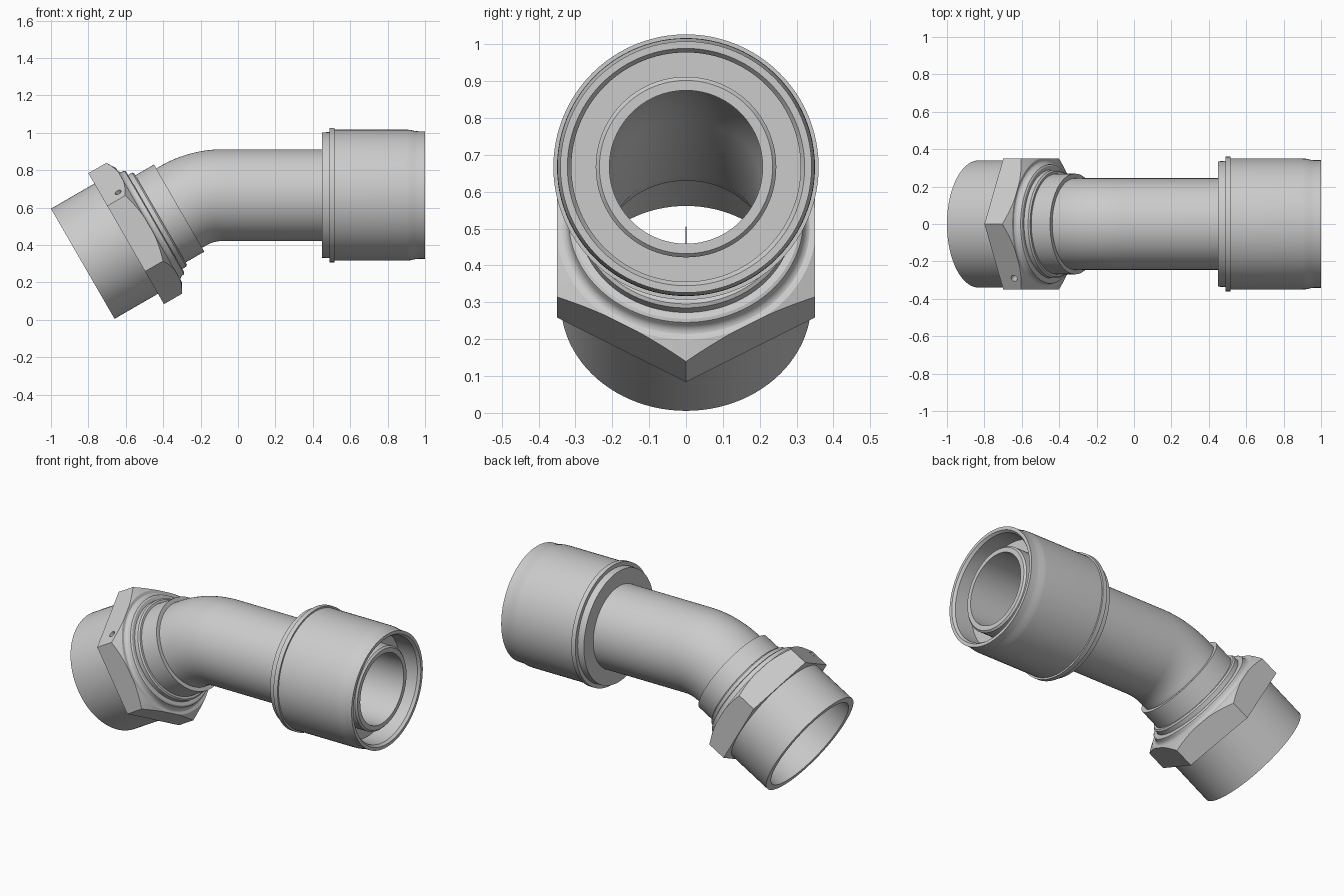
import bpy, bmesh, math
from mathutils import Matrix, Vector

if "Cube" in bpy.data.objects:
    bpy.data.objects.remove(bpy.data.objects["Cube"])

AXIS_Z = 0.667
SEG = 96
ANG = math.radians(30)
# frame of the angled end: local x runs from the open mouth up into the bend
MOUTH = Matrix.Translation((-0.83, 0, 0.30)) @ Matrix.Rotation(-ANG, 4, 'Y')
STRAIGHT = Matrix.Translation((0, 0, AXIS_Z))


def finish(bm, name, matrix=None):
    bmesh.ops.recalc_face_normals(bm, faces=bm.faces)
    mesh = bpy.data.meshes.new(name)
    if matrix:
        bm.transform(matrix)
    bm.to_mesh(mesh)
    bm.free()
    ob = bpy.data.objects.new(name, mesh)
    bpy.context.collection.objects.link(ob)
    return ob


def smooth(ob, angle=25):
    bpy.ops.object.select_all(action='DESELECT')
    ob.select_set(True)
    bpy.context.view_layer.objects.active = ob
    bpy.ops.object.shade_smooth_by_angle(angle=math.radians(angle))


def bridge(bm, rings):
    """Join a closed chain of rings with quads."""
    for a, b in zip(rings, rings[1:] + rings[:1]):
        for i in range(SEG):
            j = (i + 1) % SEG
            bm.faces.new((a[i], a[j], b[j], b[i]))


def lathe(name, profile, matrix):
    """Revolve a closed (x, radius) profile about local x."""
    bm = bmesh.new()
    rings = [[bm.verts.new((x, r * math.cos(2 * math.pi * i / SEG), r * math.sin(2 * math.pi * i / SEG)))
              for i in range(SEG)] for x, r in profile]
    bridge(bm, rings)
    ob = finish(bm, name, matrix)
    smooth(ob)
    return ob


def cutter(ob, other, op):
    m = ob.modifiers.new(op, 'BOOLEAN')
    m.operation, m.object, m.solver = op, other, 'EXACT'
    bpy.context.view_layer.objects.active = ob
    bpy.ops.object.modifier_apply(modifier=m.name)
    bpy.data.objects.remove(other)


# bent tube: stations along the path (centre, tilt, outer radius, inner radius)
R_OUT, R_IN, BEND = 0.245, 0.208, 0.425
start_x = -0.194 + BEND * math.tan(ANG / 2)
stations = [(0.965, 0, 0.235, R_IN), (0.955, 0, R_OUT, R_IN)]
stations = [(Vector((x, 0, AXIS_Z)), a, o, i) for x, a, o, i in stations]
for k in range(17):
    a = ANG * k / 16
    c = Vector((start_x - BEND * math.sin(a), 0, AXIS_Z - BEND * (1 - math.cos(a))))
    stations.append((c, a, R_OUT, R_IN))
stations.append((MOUTH @ Vector((0.33, 0, 0)), ANG, R_OUT, R_IN))
stations.append((MOUTH @ Vector((0.27, 0, 0)), ANG, R_OUT, 0.225))
bm = bmesh.new()


def ring(c, a, r):
    n = Vector((-math.sin(a), 0, math.cos(a)))
    return [bm.verts.new(c + r * (n * math.cos(t) + Vector((0, 1, 0)) * math.sin(t)))
            for t in (2 * math.pi * i / SEG for i in range(SEG))]


rings = [ring(c, a, o) for c, a, o, i in stations]
rings += [ring(c, a, i) for c, a, o, i in reversed(stations)]
bridge(bm, rings)
smooth(finish(bm, "bent_tube"))

# straight end sleeve with retaining flange and open front groove
lathe("end_sleeve", [
    (0.45, 0.24), (0.45, 0.335), (0.49, 0.337), (0.49, 0.360), (0.517, 0.360),
    (0.517, 0.350), (0.90, 0.350), (0.92, 0.349), (0.945, 0.343), (0.965, 0.341),
    (1.0, 0.341), (1.0, 0.322), (0.985, 0.311), (0.87, 0.311), (0.87, 0.24)], STRAIGHT)

# tube collar and stepped locking ring behind the nut
lathe("tube_collar", [(0.40, 0.24), (0.40, 0.269), (0.595, 0.269), (0.595, 0.24)], MOUTH)
lathe("locking_ring", [(0.40, 0.25), (0.40, 0.29), (0.472, 0.29), (0.480, 0.282), (0.480, 0.25)], MOUTH)

# nut: round skirt, hexagon and rounded rear neck
fillet = [(0.435 - 0.028 * math.sin(t), 0.348 - 0.028 * math.cos(t))
          for t in (math.pi / 2 * k / 6 for k in range(6, -1, -1))]
nut = lathe("swivel_nut", [(0, 0.302), (0, 0.340), (0.40, 0.340)] + fillet +
            [(0.442, 0.318), (0.447, 0.310), (0.447, 0.246), (0.28, 0.246), (0.22, 0.302)], MOUTH)
bm = bmesh.new()
loops = []
for x in (0.268, 0.41):
    loops.append([bm.verts.new((x, 0.404 * math.sin(k * math.pi / 3), 0.404 * math.cos(k * math.pi / 3)))
                  for k in range(6)])
for k in range(6):
    j = (k + 1) % 6
    bm.faces.new((loops[0][k], loops[0][j], loops[1][j], loops[1][k]))
bm.faces.new(loops[0])
bm.faces.new(loops[1])
hexagon = finish(bm, "nut_hexagon", MOUTH)
# turned chamfer on the hexagon, then a bore for the nut body
bm = bmesh.new()
prof = [(0.2, 0), (0.2, 0.41), (0.375, 0.41), (0.415, 0.345), (0.415, 0)]
rows = [[bm.verts.new((x, r * math.cos(2 * math.pi * i / SEG), r * math.sin(2 * math.pi * i / SEG)))
         for i in range(SEG)] for x, r in prof if r]
for a, b in zip(rows, rows[1:]):
    for i in range(SEG):
        j = (i + 1) % SEG
        bm.faces.new((a[i], a[j], b[j], b[i]))
bm.faces.new(rows[0])
bm.faces.new(rows[-1])
cutter(hexagon, finish(bm, "chamfer_cutter", MOUTH), 'INTERSECT')
cutter(hexagon, lathe("bore_cutter", [(0.1, 0.001), (0.1, 0.33), (0.5, 0.33), (0.5, 0.001)], MOUTH), 'DIFFERENCE')

# small inspection hole in one hexagon face
bm = bmesh.new()
bmesh.ops.create_cone(bm, cap_ends=True, segments=24, radius1=0.018, radius2=0.018, depth=0.1)
spot = Matrix.Translation((0.355, -0.29, 0.235)) @ Matrix.Rotation(math.radians(30), 4, 'X')
cutter(hexagon, finish(bm, "hole_cutter", MOUTH @ spot), 'DIFFERENCE')
smooth(hexagon, 20)
